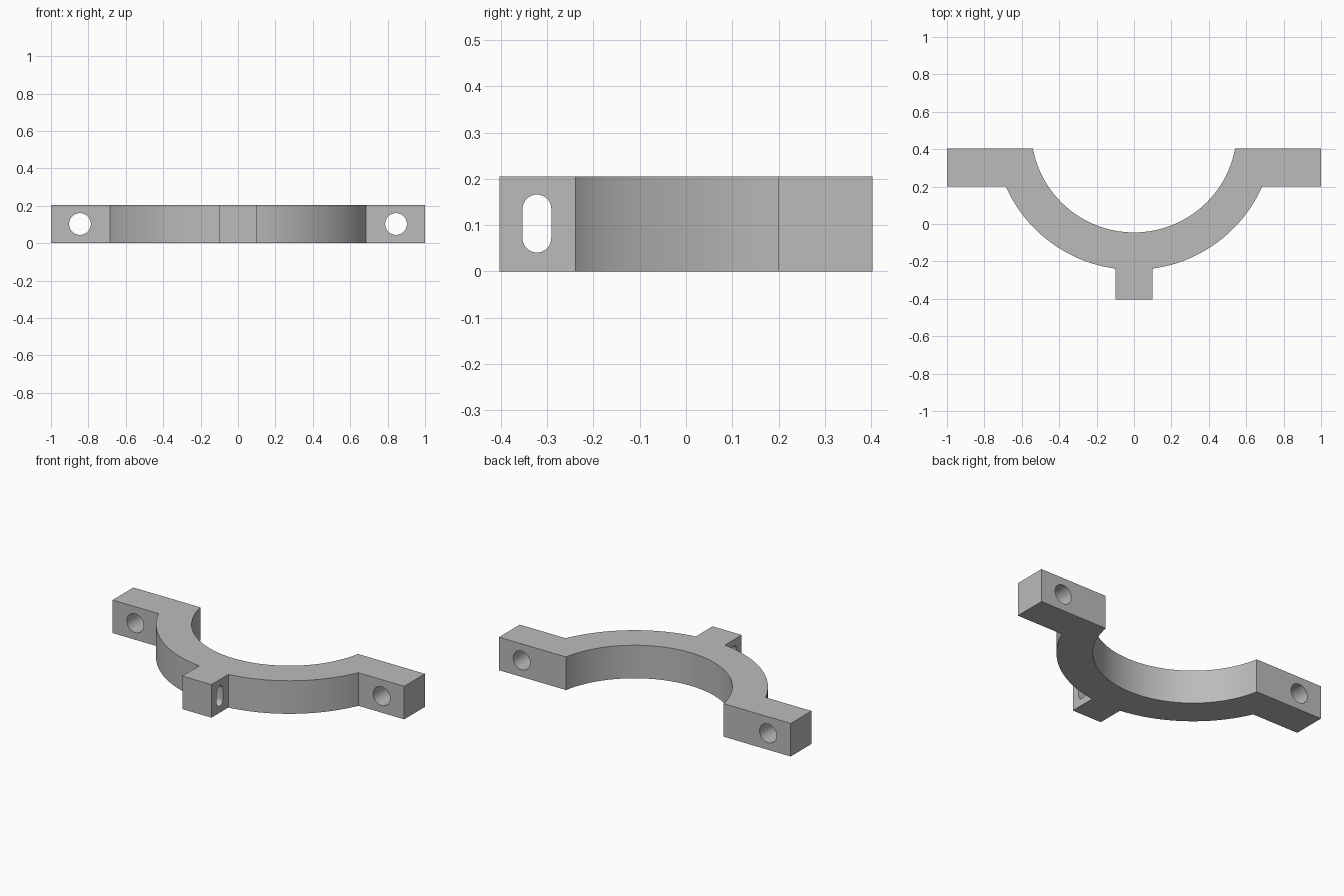
import bpy, bmesh
from math import sin, cos, pi, asin, acos

if "Cube" in bpy.data.objects:
    bpy.data.objects.remove(bpy.data.objects["Cube"], do_unlink=True)

HEIGHT = 0.205
BACK, EAR_FRONT, LUG_HALF = 0.403, 0.2, 0.1
CENTRE_Y, INNER_R, OUTER_R = 0.505, 0.55, 0.75

grey = bpy.data.materials.new("plain grey")
grey.use_nodes = True
colour = (0.5, 0.5, 0.5, 1)
grey.diffuse_color = colour
grey.node_tree.nodes["Principled BSDF"].inputs["Base Color"].default_value = colour


def arc(cx, cy, r, start, end, steps):
    """Points along a circular arc, both ends included."""
    angles = [start + (end - start) * i / steps for i in range(steps + 1)]
    return [(cx + r * cos(a), cy + r * sin(a)) for a in angles]


def prism(name, outline, place, direction):
    """Extrude a closed 2D outline, mapped to 3D by place, along direction."""
    bm = bmesh.new()
    face = bm.faces.new([bm.verts.new(place(u, v)) for u, v in outline])
    new = bmesh.ops.extrude_face_region(bm, geom=[face])["geom"]
    bmesh.ops.translate(bm, vec=direction,
                        verts=[g for g in new if isinstance(g, bmesh.types.BMVert)])
    bmesh.ops.recalc_face_normals(bm, faces=bm.faces)
    mesh = bpy.data.meshes.new(name)
    bm.to_mesh(mesh)
    bm.free()
    mesh.materials.append(grey)
    obj = bpy.data.objects.new(name, mesh)
    bpy.context.collection.objects.link(obj)
    return obj


# Clamp body: half ring with a bolt ear at each end and a lug at the front
inner_end = asin((BACK - CENTRE_Y) / INNER_R)
outer_ear = asin((EAR_FRONT - CENTRE_Y) / OUTER_R)
outer_lug = -acos(LUG_HALF / OUTER_R)
inner = arc(0, CENTRE_Y, INNER_R, -pi - inner_end, inner_end, 96)
right_side = [(1, BACK), (1, EAR_FRONT)]
right_side += arc(0, CENTRE_Y, OUTER_R, outer_ear, outer_lug, 48)
right_side += [(LUG_HALF, -BACK)]
left_side = [(-x, y) for x, y in reversed(right_side)]
body = prism("clamp_body", inner + right_side + left_side,
             lambda u, v: (u, v, 0), (0, 0, HEIGHT))

# Cutters: a round bolt hole in each ear and an upright slot in the lug
circle = arc(0, HEIGHT / 2, 0.058, 0, 2 * pi, 48)[:-1]
cutters = [prism("bolt_hole_cutter", circle,
                 lambda u, v, s=side: (u + s * 0.845, 0.1, v), (0, 0.4, 0))
           for side in (-1, 1)]
slot = (arc(-0.322, 0.135, 0.031, 0, pi, 20)
        + arc(-0.322, 0.072, 0.031, pi, 2 * pi, 20))
cutters.append(prism("slot_cutter", slot,
                     lambda u, v: (-0.15, u, v), (0.3, 0, 0)))

bpy.ops.object.select_all(action="DESELECT")
body.select_set(True)
bpy.context.view_layer.objects.active = body
for cutter in cutters:
    cutter.hide_render = True
    cut = body.modifiers.new("cut", "BOOLEAN")
    cut.operation, cut.solver, cut.object = "DIFFERENCE", "EXACT", cutter
    bpy.ops.object.modifier_apply(modifier=cut.name)
    bpy.data.objects.remove(cutter, do_unlink=True)

# Smooth curved walls, sharp edges
bpy.ops.object.shade_smooth_by_angle(angle=pi / 6)
